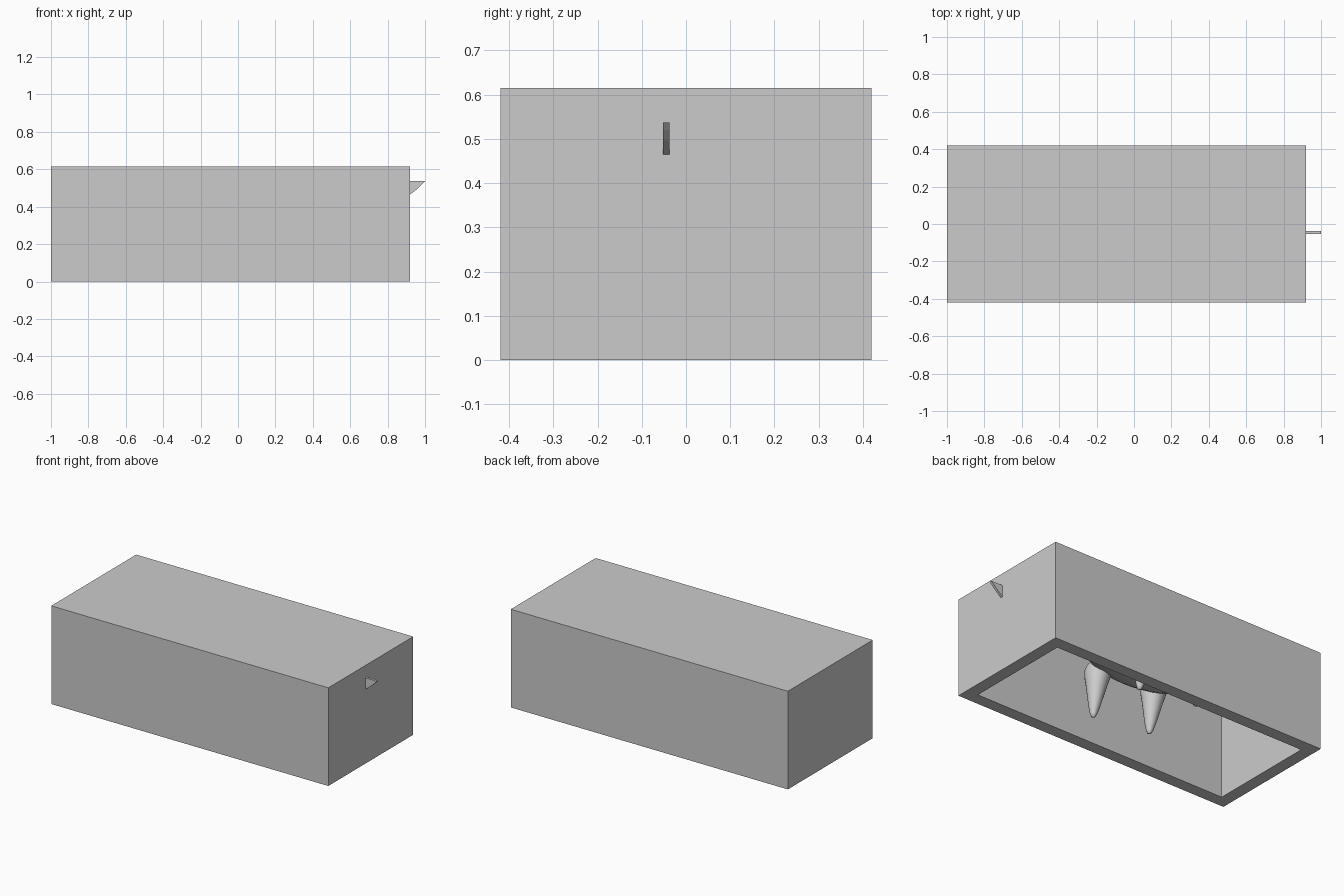
import bpy, bmesh
from math import cos, sin, pi
from mathutils import Vector

cube = bpy.data.objects.get("Cube")
if cube:
    bpy.data.objects.remove(cube, do_unlink=True)

grey = bpy.data.materials.new("plain_grey")
grey.use_nodes = True
grey.diffuse_color = (0.6, 0.6, 0.6, 1)
grey.node_tree.nodes["Principled BSDF"].inputs["Base Color"].default_value = (0.6, 0.6, 0.6, 1)

MID_Y = -0.045  # centre plane of the figure under the cover


def finish(name, bm, smooth=False):
    bmesh.ops.recalc_face_normals(bm, faces=bm.faces)
    for face in bm.faces:
        face.smooth = smooth
    mesh = bpy.data.meshes.new(name)
    bm.to_mesh(mesh)
    bm.free()
    mesh.materials.append(grey)
    obj = bpy.data.objects.new(name, mesh)
    bpy.context.collection.objects.link(obj)
    return obj


def ellipsoid(name, centre, radii):
    bm = bmesh.new()
    bmesh.ops.create_uvsphere(bm, u_segments=32, v_segments=16, radius=1)
    bmesh.ops.scale(bm, vec=radii, verts=bm.verts)
    bmesh.ops.translate(bm, vec=centre, verts=bm.verts)
    return finish(name, bm, True)


def tapered_leg(name, hip, tip):
    # Carrot-shaped leg: (fraction from hip to tip, radius)
    profile = [(0, 0.045), (0.06, 0.066), (0.14, 0.075), (0.25, 0.072), (0.4, 0.06),
               (0.6, 0.046), (0.8, 0.032), (0.93, 0.02), (0.98, 0.012)]
    hip, tip = Vector(hip), Vector(tip)
    bm = bmesh.new()
    rings = []
    for t, r in profile:
        c = hip.lerp(tip, t)
        rings.append([bm.verts.new(c + Vector((r * cos(a), r * sin(a), 0)))
                      for a in (2 * pi * i / 24 for i in range(24))])
    for low, high in zip(rings, rings[1:]):
        for i in range(24):
            j = (i + 1) % 24
            bm.faces.new((low[i], low[j], high[j], high[i]))
    bm.faces.new(rings[0])
    end = bm.verts.new(tip)
    for i in range(24):
        bm.faces.new((rings[-1][i], rings[-1][(i + 1) % 24], end))
    return finish(name, bm, True)


# Hollow cover, open underneath
X0, X1, Y, TOP, WALL = -1.0, 0.92, 0.42, 0.615, 0.077
bm = bmesh.new()


def ring(inset, z):
    return [bm.verts.new((x, y, z)) for x, y in (
        (X0 + inset, -Y + inset), (X1 - inset, -Y + inset),
        (X1 - inset, Y - inset), (X0 + inset, Y - inset))]


loops = [ring(0, TOP), ring(0, 0), ring(WALL, 0), ring(WALL, TOP - WALL)]
for a, b in zip(loops, loops[1:]):
    for i in range(4):
        j = (i + 1) % 4
        bm.faces.new((a[i], a[j], b[j], b[i]))
bm.faces.new(loops[0])
bm.faces.new(loops[-1])
finish("hollow_cover", bm)

# Body and head of the figure inside
ellipsoid("body", (-0.11, MID_Y, 0.43), (0.4, 0.22, 0.1))
ellipsoid("head", (-0.58, MID_Y, 0.44), (0.13, 0.08, 0.08))

# Four tapered legs
for end, x, tip_z in (("rear", 0.09, 0.09), ("front", -0.316, 0.135)):
    for side, s in (("left", 1), ("right", -1)):
        tapered_leg(f"{end}_{side}_leg", (x - 0.04, MID_Y + s * 0.2, tip_z + 0.36),
                    (x, MID_Y + s * 0.2, tip_z))

# Thin tail blade whose tip passes through the end wall
blade = [(0.2, 0.535), (1.0, 0.537), (0.985, 0.52), (0.96, 0.496),
         (0.92, 0.465), (0.8, 0.42), (0.6, 0.4), (0.2, 0.4)]
bm = bmesh.new()
face = bm.faces.new([bm.verts.new((x, MID_Y - 0.0075, z)) for x, z in blade])
grown = bmesh.ops.extrude_face_region(bm, geom=[face])["geom"]
bmesh.ops.translate(bm, vec=(0, 0.015, 0),
                    verts=[v for v in grown if isinstance(v, bmesh.types.BMVert)])
finish("tail_blade", bm)
